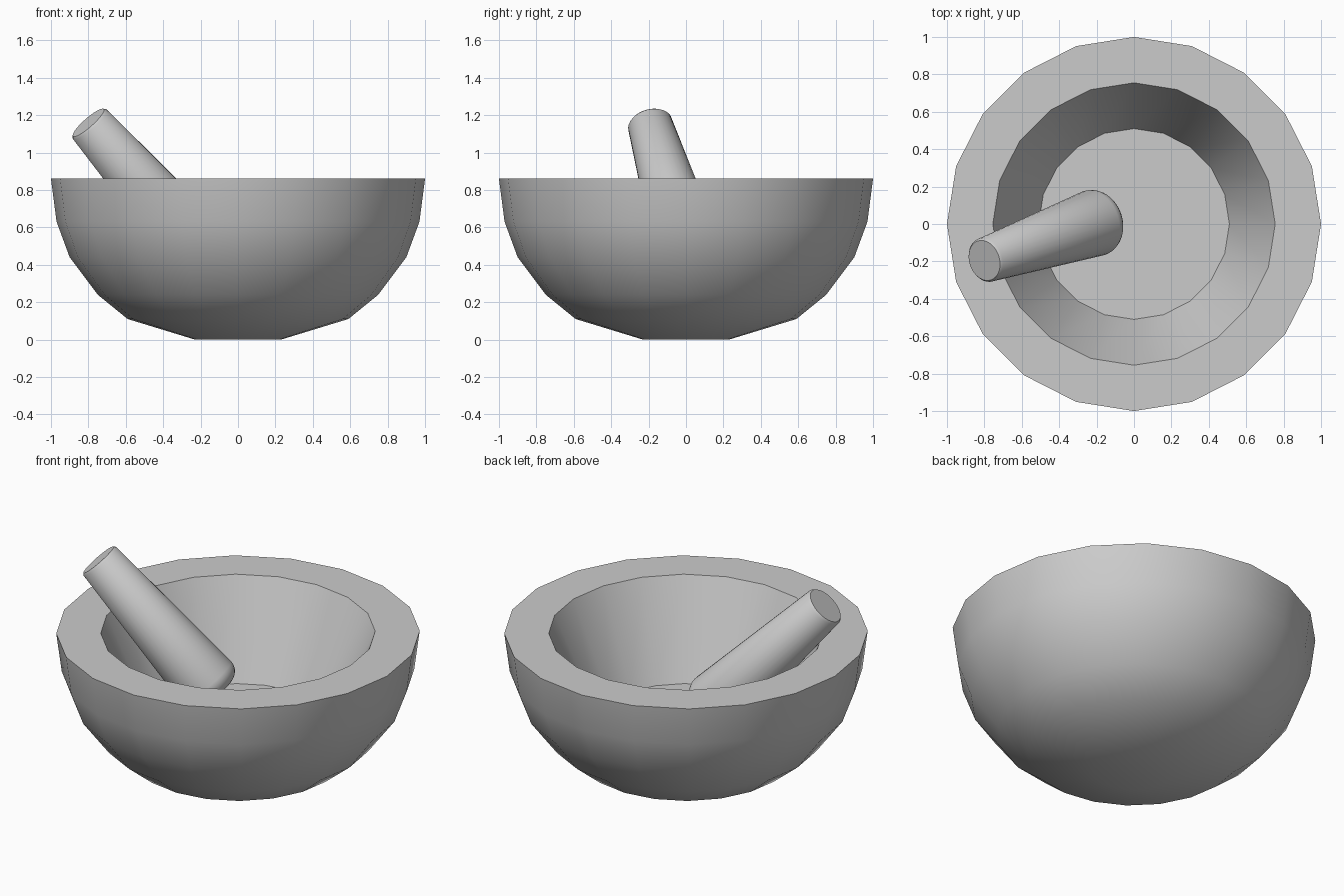
import bpy, bmesh
from math import cos, sin, pi, radians
from mathutils import Vector

if "Cube" in bpy.data.objects:
    bpy.data.objects.remove(bpy.data.objects["Cube"])


def lathe(name, profile, sides):
    """Spin (radius, height) points about z and cap both ends."""
    bm = bmesh.new()
    rings = [[bm.verts.new((r * cos(2 * pi * i / sides), r * sin(2 * pi * i / sides), z))
              for i in range(sides)] for r, z in profile]
    for a, b in zip(rings, rings[1:]):
        for i in range(sides):
            j = (i + 1) % sides
            bm.faces.new((a[i], a[j], b[j], b[i]))
    bm.faces.new(rings[0])
    bm.faces.new(rings[-1])
    bmesh.ops.recalc_face_normals(bm, faces=bm.faces)
    mesh = bpy.data.meshes.new(name)
    bm.to_mesh(mesh)
    bm.free()
    obj = bpy.data.objects.new(name, mesh)
    bpy.context.collection.objects.link(obj)
    bpy.ops.object.select_all(action='DESELECT')
    obj.select_set(True)
    bpy.context.view_layer.objects.active = obj
    bpy.ops.object.shade_smooth_by_angle(angle=radians(40))
    return obj


# mortar bowl: faceted outside, flat rim, sloped inside wall and flat floor
lathe("mortar_bowl", [(0.23, 0), (0.59, 0.11), (0.75, 0.24), (0.90, 0.44), (0.97, 0.63),
                      (1.0, 0.86), (0.755, 0.86), (0.51, 0.31)], 20)

# pestle: tapered rod with a small bevel on top and a rounded grinding end
R, B, L = 0.18, 0.08, 0.99
tip = [(R - B + B * cos(a), L - B + B * sin(a)) for a in (i * pi / 12 for i in range(7))]
pestle = lathe("pestle", [(0.11, 0), (0.12, 0.012)] + tip, 32)
pestle.location = (-0.80, -0.195, 1.16)
pestle.rotation_mode = 'QUATERNION'
pestle.rotation_quaternion = Vector((0.88, 0.30, -1.0)).to_track_quat('Z', 'Y')
